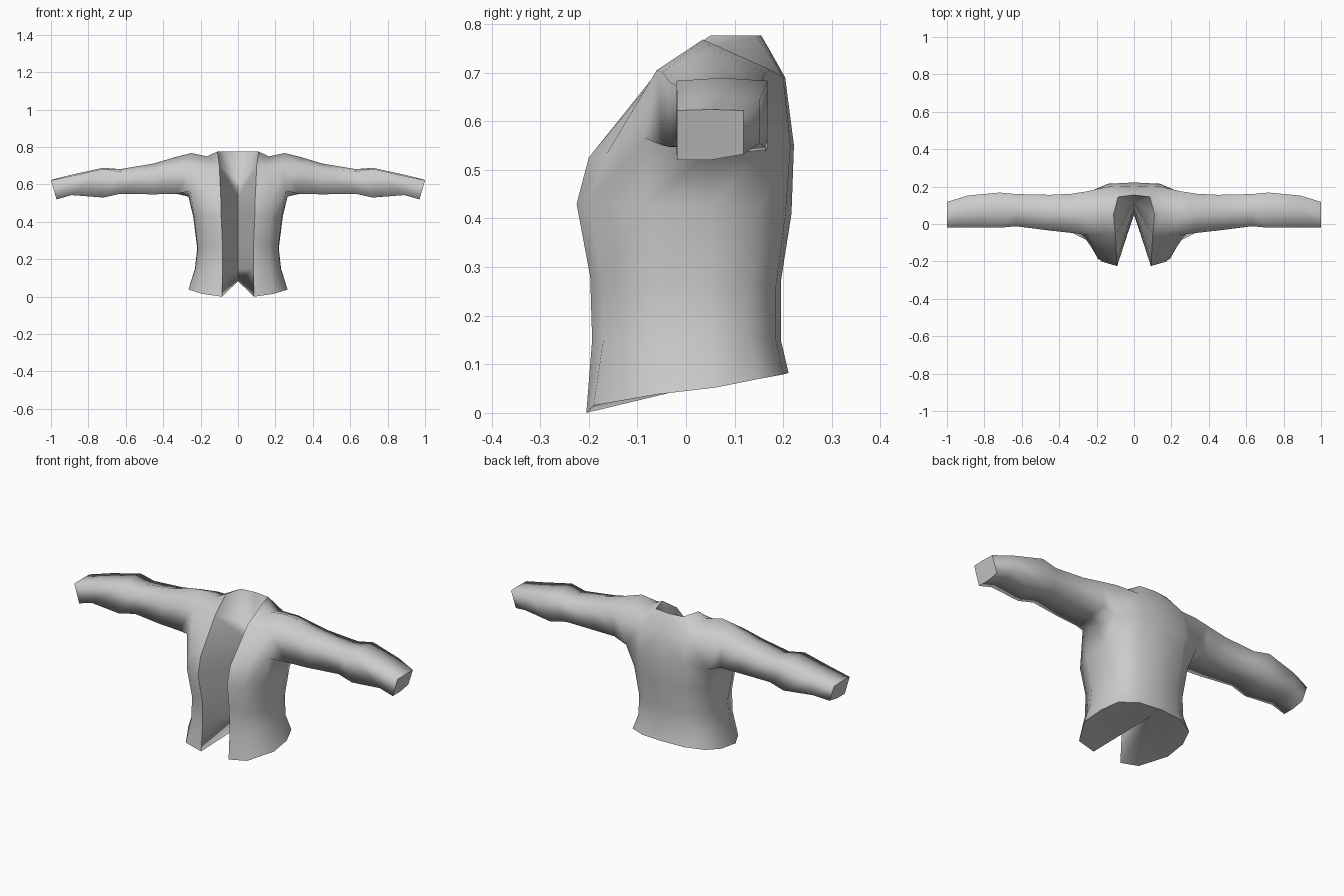
import bpy, bmesh
from mathutils import Vector

if "Cube" in bpy.data.objects:
    bpy.data.objects.remove(bpy.data.objects["Cube"])

cloth = bpy.data.materials.new("grey cloth")
cloth.diffuse_color = (0.6, 0.6, 0.6, 1)
cloth.use_nodes = True
cloth.node_tree.nodes["Principled BSDF"].inputs["Base Color"].default_value = cloth.diffuse_color

bm = bmesh.new()
P = lambda x, y, z: bm.verts.new((x, y, z))
sharp = []          # edge runs that keep a crease


def face(*v):
    return bm.faces.new(v)


def bridge(lo, hi, closed=False):
    n = len(lo)
    for i in range(n if closed else n - 1):
        j = (i + 1) % n
        face(lo[i], lo[j], hi[j], hi[i])


# Body rows from hem to armpit: opening edge, front, side front, side, side back, back, centre back
rows = [[P(*c) for c in r] for r in (
    [(.085, -.205, .0), (.19, -.19, .015), (.265, -.06, .038), (.26, .06, .052),
     (.225, .15, .07), (.13, .20, .079), (0, .211, .082)],
    [(.083, -.193, .15), (.17, -.17, .15), (.228, -.06, .15), (.23, .05, .15),
     (.20, .135, .15), (.12, .185, .15), (0, .195, .15)],
    [(.083, -.197, .28), (.165, -.17, .27), (.215, -.06, .26), (.218, .05, .26),
     (.195, .135, .26), (.12, .185, .26), (0, .195, .27)],
    [(.09, -.225, .43), (.175, -.20, .43), (.235, -.08, .43), (.24, .05, .43),
     (.215, .15, .42), (.13, .205, .41), (0, .217, .41)],
    [(.092, -.2, .525), (.18, -.165, .53), (.255, -.085, .565), (.265, .05, .535),
     (.255, .165, .535), (.14, .215, .55), (0, .222, .55)])]
for lo, hi in zip(rows, rows[1:]):
    bridge(lo, hi)

# Shoulder and collar
A, B, C, D, E, F, G = rows[-1]
A7, B7, C7 = P(.1, -.06, .70), P(.17, -.055, .70), P(.24, -.06, .705)
E7, F7, G7 = P(.25, .175, .705), P(.14, .20, .69), P(0, .204, .69)
ridge, top = P(.165, .05, .75), P(.25, .035, .768)
An, Fn, Gn = P(.11, .05, .776), P(.085, .145, .776), P(0, .155, .776)
bridge([A, B, C], [A7, B7, C7])
bridge([E, F, G], [E7, F7, G7])
face(A7, B7, ridge, An)
face(B7, C7, top, ridge)
face(top, E7, F7, ridge)
face(ridge, F7, Fn, An)
face(F7, G7, Gn, Fn)

# Inner walls of the front opening, meeting on the centre line
spine = [P(0, y, z) for y, z in
         ((.14, .083), (.05, .15), (.055, .28), (.07, .43), (.09, .53), (.115, .62))]
edge = [r[0] for r in rows]
bridge(spine[:5], edge)
face(spine[4], A, A7, spine[5]).normal_update()
face(A7, An, spine[5])
face(An, Fn, spine[5])
face(Fn, Gn, spine[5])
sharp.append(edge + [A7, An, Fn, Gn])

# Hem underside
hem = rows[0]
for i in range(6):
    face(hem[i], hem[i + 1], spine[0])
sharp.append(hem)

# Sleeve: x, front y, back y, bottom z, top corner z, ridge z
ring = [C, D, E, E7, top, C7]
for x, y0, y1, zb, zt, zr in ((.33, -.048, .162, .55, .70, .748),
                              (.45, -.035, .156, .547, .682, .712),
                              (.63, -.012, .160, .55, .668, .682),
                              (.72, -.02, .168, .53, .683, .689),
                              (.89, -.018, .152, .543, .645, .652),
                              (1.0, -.018, .118, .52, .622, .624)):
    ym = (y0 + y1) / 2
    xb = .97 if x == 1 else x
    new = [P(xb, y0, zb), P(xb, ym, zb), P(xb, y1, zb + .012),
           P(x, y1, zt), P(x, ym, zr), P(x, y0, zt)]
    bridge(ring, new, True)
    ring = new
face(*ring)                      # cuff end
sharp.append(ring + ring[:1])

# Creases at the opening, hem and cuffs
for run in sharp:
    for a, b in zip(run, run[1:]):
        e = bm.edges.get((a, b))
        if e:
            e.smooth = False

# Mirror to the left half
bmesh.ops.duplicate(bm, geom=bm.verts[:] + bm.edges[:] + bm.faces[:])
bm.verts.ensure_lookup_table()
half = len(bm.verts) // 2
for v in bm.verts[half:]:
    v.co.x *= -1
bmesh.ops.remove_doubles(bm, verts=bm.verts[:], dist=.0005)
bmesh.ops.recalc_face_normals(bm, faces=bm.faces[:])
for f in bm.faces:
    f.smooth = True
for e in bm.edges:               # crease along the inner centre line
    if all(abs(v.co.x) < .001 and v.co.y < .15 for v in e.verts):
        e.smooth = False

mesh = bpy.data.meshes.new("jacket")
bm.to_mesh(mesh)
bm.free()
mesh.materials.append(cloth)
jacket = bpy.data.objects.new("jacket", mesh)
bpy.context.collection.objects.link(jacket)
